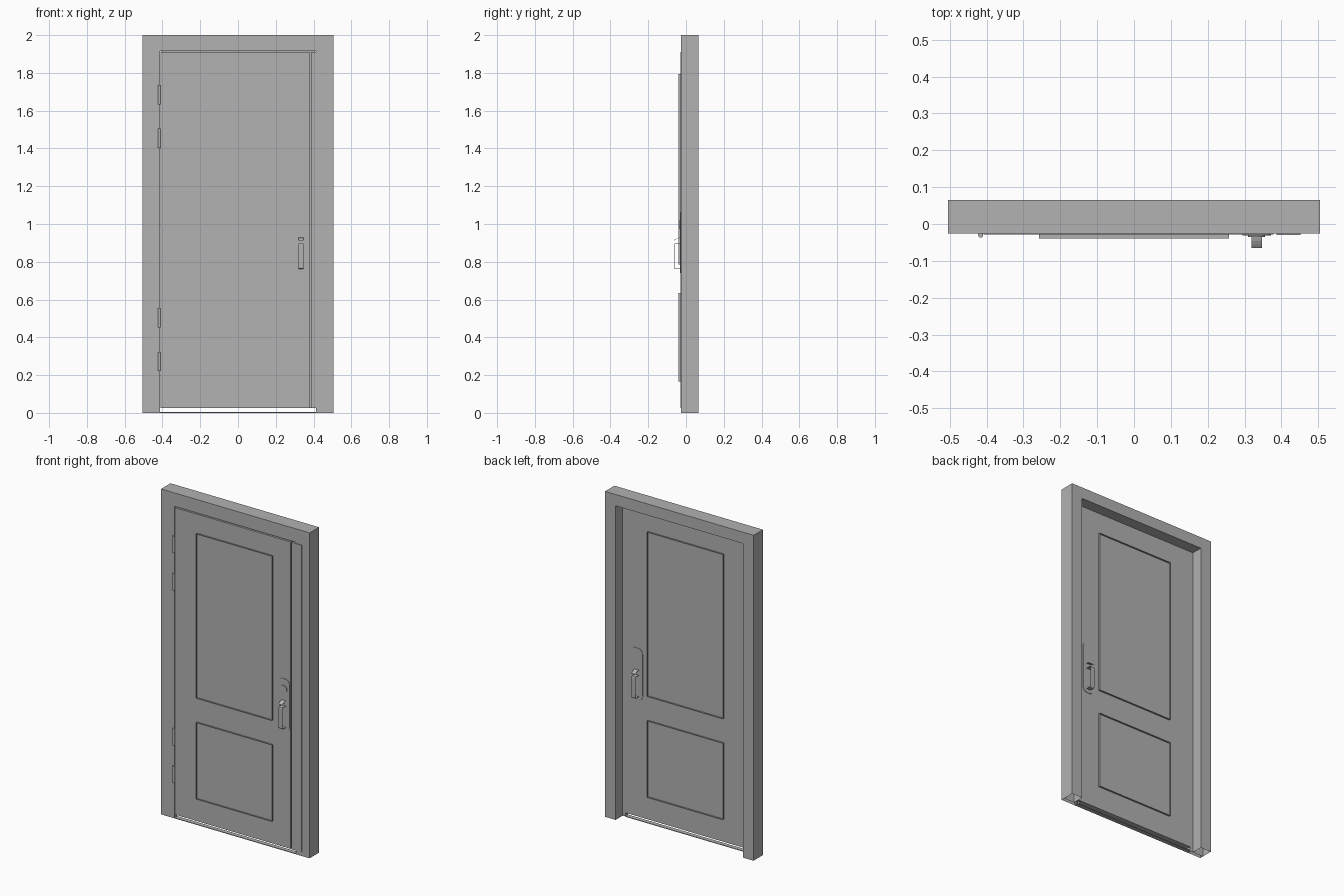
import bpy, bmesh, math

cube = bpy.data.objects.get("Cube")
if cube:
    bpy.data.objects.remove(cube, do_unlink=True)

GREY = bpy.data.materials.new("door_grey")
COLOUR = (0.445, 0.445, 0.445, 1)
GREY.use_nodes = True
GREY.diffuse_color = COLOUR
GREY.node_tree.nodes["Principled BSDF"].inputs["Base Color"].default_value = COLOUR


def finish(name, bm):
    bmesh.ops.recalc_face_normals(bm, faces=bm.faces)
    mesh = bpy.data.meshes.new(name)
    bm.to_mesh(mesh)
    bm.free()
    mesh.materials.append(GREY)
    ob = bpy.data.objects.new(name, mesh)
    bpy.context.collection.objects.link(ob)
    return ob


def rect(x0, x1, z0, z1):
    return [(x0, z0), (x1, z0), (x1, z1), (x0, z1)]


def prism(name, outline, y0, y1, border=0, open_bottom=False):
    """Extrude an (x, z) outline along y; a border leaves only a ring."""
    bm = bmesh.new()
    face = bm.faces.new([bm.verts.new((x, y0, z)) for x, z in outline])
    if border:
        bmesh.ops.inset_individual(bm, faces=[face], thickness=border)
        bmesh.ops.delete(bm, geom=[face], context='FACES_ONLY')
    ext = bmesh.ops.extrude_face_region(bm, geom=bm.faces[:], use_keep_orig=True)
    moved = [g for g in ext["geom"] if isinstance(g, bmesh.types.BMVert)]
    bmesh.ops.translate(bm, verts=moved, vec=(0, y1 - y0, 0))
    if open_bottom:
        low = [f for f in bm.faces if all(v.co.z < 0.001 for v in f.verts)]
        bmesh.ops.delete(bm, geom=low, context='FACES_ONLY')
    return finish(name, bm)


def rounded(cx, z0, z1, w, r, steps=8):
    """Rounded rectangle outline."""
    pts = []
    corners = [(cx + w - r, z1 - r), (cx - w + r, z1 - r),
               (cx - w + r, z0 + r), (cx + w - r, z0 + r)]
    for q, (x, z) in enumerate(corners):
        for i in range(steps + 1):
            a = math.pi / 2 * (q + i / steps)
            pts.append((x + r * math.cos(a), z + r * math.sin(a)))
    return pts


def strip(name, path, cx, w, thick):
    """Thin bent strip: a (y, z) path swept across x."""
    bm = bmesh.new()
    rows = [[bm.verts.new((cx + s * w, y, z)) for s in (-1, 1)] for y, z in path]
    for a, b in zip(rows, rows[1:]):
        bm.faces.new((a[0], a[1], b[1], b[0]))
    ob = finish(name, bm)
    mod = ob.modifiers.new("thickness", 'SOLIDIFY')
    mod.thickness = thick
    mod.offset = 0
    return ob


def arch(name, w, top, y0, y1):
    """One layer of the frame around an opening of half width w."""
    pts = [(-0.505, 0), (-w, 0), (-w, top), (w, top),
           (w, 0), (0.505, 0), (0.505, 2), (-0.505, 2)]
    return prism(name, pts, y0, y1, open_bottom=True)


# Frame with a stepped opening, and sill
arch("frame_front", 0.413, 1.917, -0.026, -0.004)
arch("frame_back", 0.433, 1.93, -0.004, 0.065)
prism("sill", rect(-0.413, 0.413, 0, 0.004), -0.026, 0)

# Door leaf and the cover strip over its closing edge
prism("leaf_front", rect(-0.409, 0.378, 0.025, 1.911), -0.028, -0.01)
prism("leaf_back", rect(-0.411, 0.411, 0.025, 1.914), -0.01, 0)
prism("cover_strip", rect(0.386, 0.452, 0.025, 1.911), -0.03, -0.01)

# Fittings repeated on both faces
LOCK_X = 0.333
for side, base, out in (("front", -0.028, -1), ("back", 0.0, 1)):
    for part, z0, z1 in (("upper", 0.785, 1.795), ("lower", 0.165, 0.635)):
        prism(f"{part}_moulding_{side}", rect(-0.258, 0.258, z0, z1),
              base, base + out * 0.011, border=0.043)
    prism(f"lock_plate_{side}", rounded(LOCK_X, 0.74, 1.06, 0.039, 0.03),
          base, base + out * 0.003)
    # Pull handle with a rounded lower bend
    grip = [(base, 0.895), (base + out * 0.032, 0.895), (base + out * 0.035, 0.89)]
    for i in range(6):
        a = math.pi / 2 * i / 5
        grip.append((base + out * (0.027 + 0.008 * math.cos(a)),
                     0.771 - 0.008 * math.sin(a)))
    grip.append((base, 0.763))
    strip(f"pull_handle_{side}", grip, LOCK_X, 0.014, 0.002)
    # Curved thumb latch
    latch = [(base + out * 0.036 * t, 0.927 - 0.014 * t * t)
             for t in (0, 0.25, 0.5, 0.75, 1)]
    strip(f"thumb_latch_{side}", latch, LOCK_X, 0.014, 0.002)

# Keyhole disc
disc = prism("lock_disc", rounded(LOCK_X, 0.974, 1.02, 0.023, 0.0229), -0.031, -0.035)

# Hinge barrels
for i, z in enumerate((1.685, 1.455, 0.503, 0.272)):
    bpy.ops.mesh.primitive_cylinder_add(vertices=16, radius=0.007, depth=0.103,
                                        location=(-0.416, -0.03, z))
    hinge = bpy.context.object
    hinge.name = f"hinge_{i + 1}"
    hinge.data.materials.append(GREY)
    bpy.ops.object.shade_smooth_by_angle()
